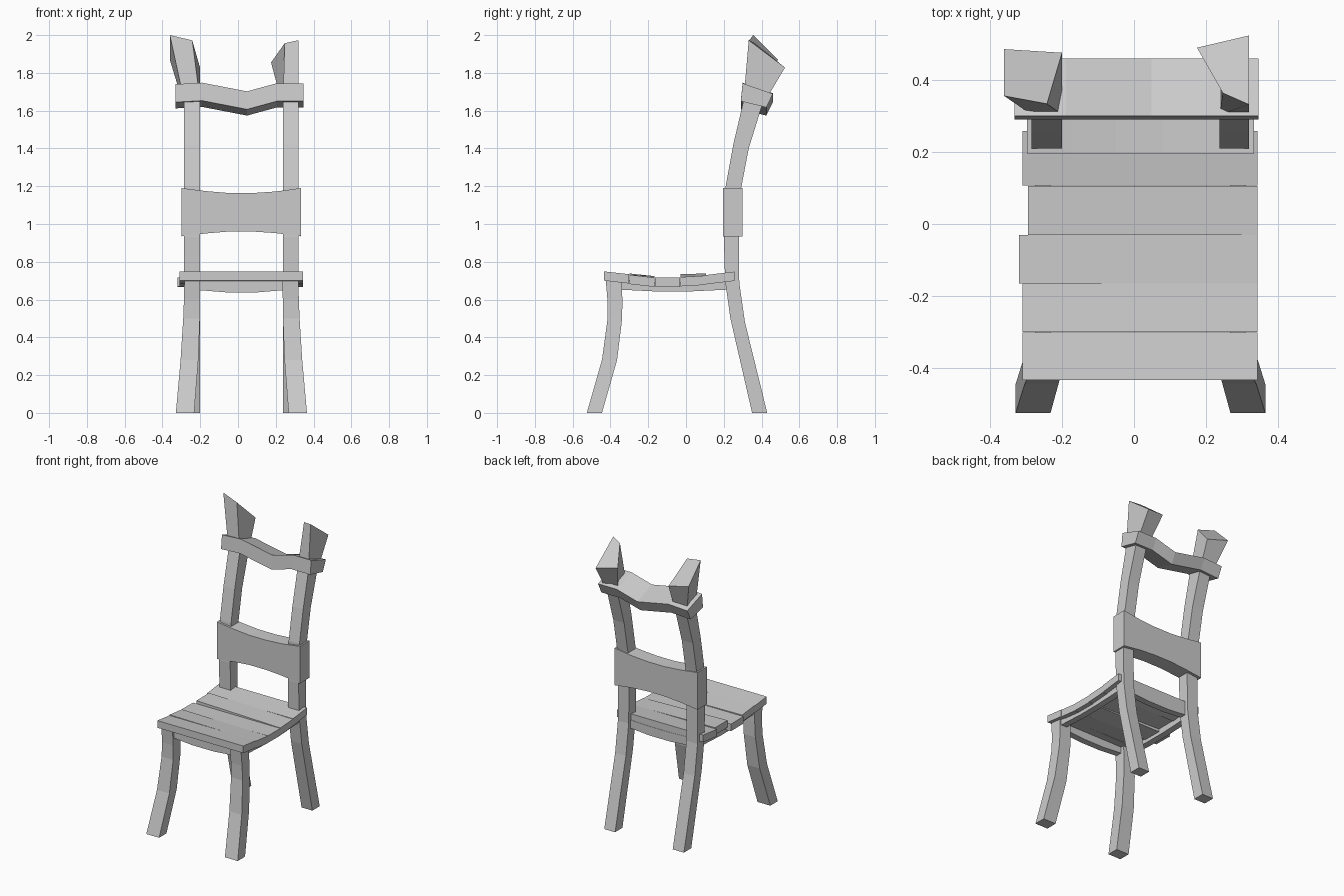
import bpy

if "Cube" in bpy.data.objects:
    bpy.data.objects.remove(bpy.data.objects["Cube"])

CX = 0.018  # centre line between the two posts


def loft(name, rings):
    """Skin a list of four-cornered rings and cap both ends."""
    verts = [v for r in rings for v in r]
    n = len(rings)
    faces = [(3, 2, 1, 0), tuple(range(4 * n - 4, 4 * n))]
    for i in range(n - 1):
        for k in range(4):
            a, b = 4 * i + k, 4 * i + (k + 1) % 4
            faces.append((a, b, b + 4, a + 4))
    me = bpy.data.meshes.new(name)
    me.from_pydata(verts, [], faces)
    ob = bpy.data.objects.new(name, me)
    bpy.context.collection.objects.link(ob)
    # consistent outward normals
    import bmesh
    bm = bmesh.new()
    bm.from_mesh(me)
    bmesh.ops.recalc_face_normals(bm, faces=bm.faces)
    bm.to_mesh(me)
    bm.free()
    return ob


def ring(x0, x1, yf, zf, yb, zb):
    return [(x0, yf, zf), (x1, yf, zf), (x1, yb, zb), (x0, yb, zb)]


def rail(name, y0, y1, stations):
    """Straight rail along x with (x, bottom, top) stations."""
    loft(name, [[(x, y0, b), (x, y1, b), (x, y1, t), (x, y0, t)] for x, b, t in stations])


# Front legs: z, front y, back y, inner and outer offset from the centre line
front_leg = [(0, -.525, -.445, .25, .347), (.28, -.445, -.365, .228, .322),
             (.5, -.415, -.338, .22, .308), (.6, -.416, -.337, .219, .304), (.705, -.425, -.34, .218, .302)]
for side, s in (("left", -1), ("right", 1)):
    loft("front_leg_" + side,
         [ring(CX + s * i, CX + s * o, f, z, b, z) for z, f, b, i, o in front_leg])

# Back posts: front y, z and back y, z; each ends in a flared, skewed horn
post = [(.35, 0, .43, 0), (.235, .5, .312, .48), (.207, .7, .282, .69),
        (.2, .93, .28, .93), (.21, 1.2, .292, 1.19), (.25, 1.42, .332, 1.4),
        (.304, 1.65, .4, 1.62)]
horns = {
    "left": [(-.361, .356, 2.0), (-.242, .334, 1.972), (-.2, .476, 1.825), (-.361, .486, 1.87)],
    "right": [(.247, .364, 1.957), (.32, .332, 1.973), (.32, .524, 1.828), (.175, .49, 1.855)],
}
for side, x0, x1 in (("left", -.285, -.2), ("right", .238, .32)):
    loft("back_post_" + side, [ring(x0, x1, *p) for p in post] + [horns[side]])

# Top rail, tilted back and dipping in the middle: x, front top z
top_rail = [(-.332, 1.74), (-.19, 1.748), (.048, 1.702), (.205, 1.745), (.346, 1.745)]
loft("top_rail", [[(x, .3, z), (x, .46, z - .056), (x, .425, z - .128), (x, .29, z - .095)]
                  for x, z in top_rail])

# Back board with a waisted outline
rail("back_board", .196, .3, [(-.298, .935, 1.19), (-.17, .95, 1.174), (-.05, .96, 1.164),
                              (.08, .96, 1.164), (.2, .952, 1.172), (.333, .935, 1.19)])

# Seat planks: left x, front y, back y, top z at front-left, front-right, back-left, back-right
planks = [(-.31, -.433, -.301, .749, .749, .734, .734),
          (-.31, -.3, -.166, .738, .731, .724, .716),
          (-.32, -.165, -.031, .717, .717, .716, .716),
          (-.295, -.03, .106, .736, .719, .737, .727),
          (-.31, .107, .258, .73, .73, .748, .748)]
for n, (x0, yf, yb, fl, fr, bl, br) in enumerate(planks):
    loft("seat_plank_%d" % (n + 1),
         [[(x, yf, f - .049), (x, yb, b - .049), (x, yb, b), (x, yf, f)]
          for x, f, b in ((x0, fl, bl), (.343, fr, br))])

# Aprons under the seat, sagging slightly
for name, y in (("front", -.41), ("back", .215)):
    rail("apron_" + name, y, y + .045,
         [(-.21, .65, .706), (-.06, .638, .7), (.1, .638, .7), (.246, .65, .706)])
for side, x0, x1 in (("left", -.275, -.23), ("right", .267, .311)):
    loft("apron_" + side, [[(x0, y, b), (x1, y, b), (x1, y, t), (x0, y, t)]
                           for y, b, t in ((-.36, .653, .71), (-.16, .643, .69),
                                           (.02, .643, .69), (.23, .653, .71))])
